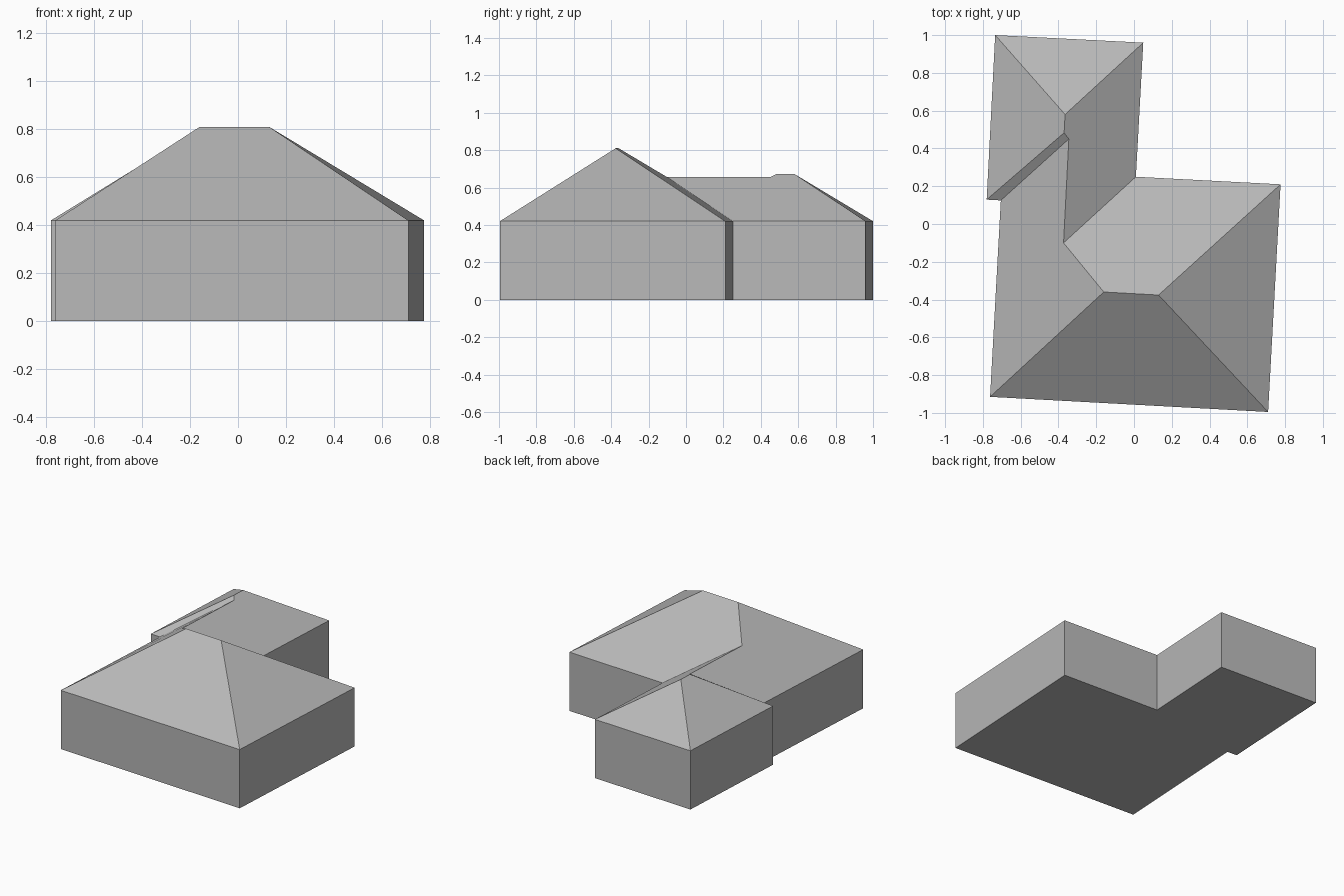
import bpy
import bmesh

cube = bpy.data.objects.get("Cube")
if cube:
    bpy.data.objects.remove(cube, do_unlink=True)

EAVE, RIDGE, WING, VALLEY = 0.42, 0.81, 0.672, 0.655

# Single plain grey
grey = bpy.data.materials.new("plain_grey")
grey.use_nodes = True
colour = (0.48, 0.48, 0.48, 1)
grey.diffuse_color = colour
grey.node_tree.nodes["Principled BSDF"].inputs["Base Color"].default_value = colour

# Wall corners, counter-clockwise from above
corners = {
    "front_l": (-0.762, -0.915), "front_r": (0.71, -0.995),
    "back_r": (0.776, 0.21), "inner": (0.01, 0.25),
    "wing_r": (0.049, 0.96), "wing_l": (-0.735, 1.0),
    "step_out": (-0.78, 0.129), "step_in": (-0.705, 0.125),
}
# Ridge and valley points
peaks = {
    "ridge_l": (-0.16, -0.36, RIDGE), "ridge_r": (0.13, -0.376, RIDGE),
    "wing_front": (-0.373, -0.10, VALLEY), "notch": (-0.345, 0.45, VALLEY),
    "wing_mid": (-0.37, 0.483, WING), "wing_back": (-0.365, 0.58, WING),
}
# Roof slopes
slopes = [
    "front_l front_r ridge_r ridge_l",
    "front_r back_r ridge_r",
    "back_r inner wing_front ridge_l ridge_r",
    "inner wing_r wing_back wing_mid notch wing_front",
    "wing_r wing_l wing_back",
    "wing_l step_out wing_mid wing_back",
    "step_out step_in notch wing_mid",
    "step_in front_l ridge_l wing_front notch",
]


def finish(bm, name):
    mesh = bpy.data.meshes.new(name)
    bm.to_mesh(mesh)
    bm.free()
    mesh.materials.append(grey)
    bpy.context.collection.objects.link(bpy.data.objects.new(name, mesh))


# Walls and floor
bm = bmesh.new()
low = [bm.verts.new((x, y, 0)) for x, y in corners.values()]
high = [bm.verts.new((x, y, EAVE)) for x, y in corners.values()]
bm.faces.new(low[::-1])
for i in range(len(low)):
    j = (i + 1) % len(low)
    bm.faces.new((low[i], low[j], high[j], high[i]))
finish(bm, "walls")

# Hipped roof with rear wing
bm = bmesh.new()
points = {k: bm.verts.new((x, y, EAVE)) for k, (x, y) in corners.items()}
points.update({k: bm.verts.new(p) for k, p in peaks.items()})
for slope in slopes:
    bm.faces.new([points[k] for k in slope.split()])
finish(bm, "hipped_roof")
